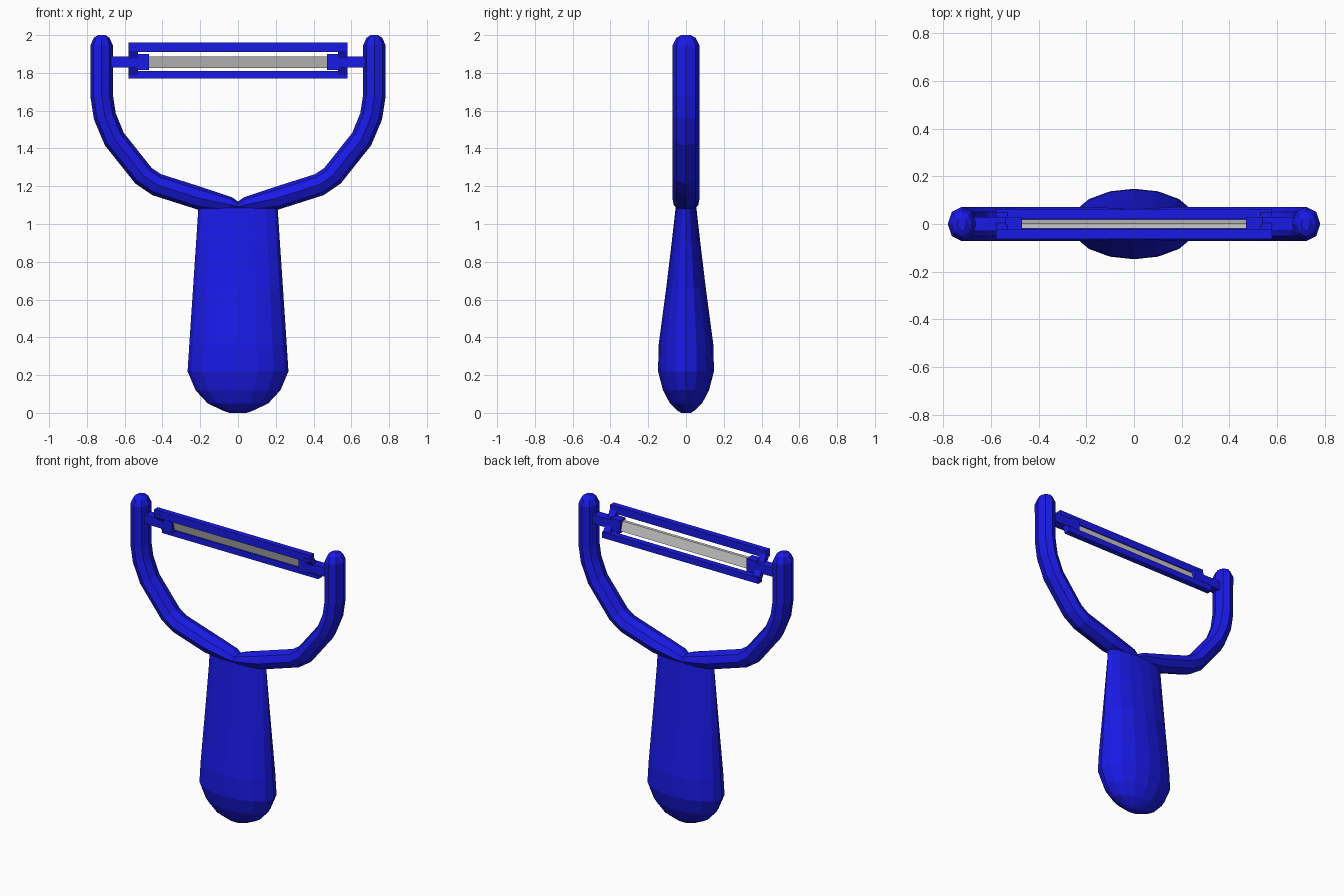
import bpy, bmesh, math
from mathutils import Vector

if "Cube" in bpy.data.objects:
    bpy.data.objects.remove(bpy.data.objects["Cube"])

blue = bpy.data.materials.new("blue_plastic")
blue.diffuse_color = (0.01, 0.01, 0.8, 1)
blue.use_nodes = True
blue.node_tree.nodes["Principled BSDF"].inputs["Base Color"].default_value = blue.diffuse_color


def finish(name, bm, mat=None, mirror=False):
    bmesh.ops.recalc_face_normals(bm, faces=bm.faces)
    me = bpy.data.meshes.new(name)
    bm.to_mesh(me)
    bm.free()
    ob = bpy.data.objects.new(name, me)
    bpy.context.collection.objects.link(ob)
    if mat:
        me.materials.append(mat)
    if mirror:
        m = ob.modifiers.new("mirror", 'MIRROR')
        m.use_axis[0] = True
        m.use_mirror_merge = False
    return ob


def loft(name, rings, sides, mirror=False):
    """rings: (centre, in-plane axis, in-plane radius, y radius)"""
    bm = bmesh.new()
    loops = []
    for c, n, r, d in rings:
        loop = []
        for i in range(sides):
            a = 2 * math.pi * i / sides
            loop.append(bm.verts.new(c + n * r * math.cos(a) + Vector((0, d * math.sin(a), 0))))
        loops.append(loop)
    for p, q in zip(loops, loops[1:]):
        for i in range(sides):
            j = (i + 1) % sides
            bm.faces.new((p[i], p[j], q[j], q[i]))
    bm.faces.new(loops[0])
    bm.faces.new(loops[-1])
    return finish(name, bm, blue, mirror)


def box(name, x, y, z, mat=blue, shear=0.0, mirror=False):
    """x, y, z are (min, max); shear shifts y with height about z = 1.86"""
    bm = bmesh.new()
    bmesh.ops.create_cube(bm, size=1)
    for v in bm.verts:
        for k, (lo, hi) in enumerate((x, y, z)):
            v.co[k] = lo + (hi - lo) * (v.co[k] + 0.5)
        v.co.y += shear * (v.co.z - 1.86)
    return finish(name, bm, mat, mirror)


# Handle: flattened grip, fat at the rounded bottom
grip = [(0.0, 0.045, 0.025), (0.012, 0.08, 0.045), (0.05, 0.16, 0.085), (0.12, 0.225, 0.122),
        (0.22, 0.267, 0.148), (0.36, 0.258, 0.145), (0.66, 0.238, 0.105),
        (0.9, 0.222, 0.076), (1.085, 0.21, 0.055)]
loft("handle", [(Vector((0, 0, z)), Vector((1, 0, 0)), rx, ry) for z, rx, ry in grip], 16)

# Fork arms: octagonal tube swept from the handle to a rounded tip (x, z, radius, depth)
path = [(0.0, 1.09, 0.025, 0.05), (0.04, 1.102, 0.04, 0.065), (0.2, 1.135, 0.06, 0.072),
        (0.43, 1.208, 0.06, 0.072), (0.5, 1.255, 0.06, 0.072), (0.655, 1.45, 0.06, 0.072),
        (0.705, 1.57, 0.06, 0.072), (0.722, 1.68, 0.06, 0.072), (0.722, 1.945, 0.06, 0.072),
        (0.722, 1.985, 0.042, 0.052), (0.722, 2.0, 0.02, 0.025)]
rings = []
for i, (x, z, r, d) in enumerate(path):
    a, b = path[max(i - 1, 0)], path[min(i + 1, len(path) - 1)]
    t = Vector((b[0] - a[0], 0, b[1] - a[1])).normalized()
    rings.append((Vector((x, 0, z)), Vector((t.z, 0, -t.x)), r, d))
loft("fork_arms", rings, 8, mirror=True)

# Swivel frame: upper bar leans forward, lower bar backward
box("frame_upper_bar", (-0.58, 0.58), (-0.062, -0.022), (1.91, 1.96))
box("frame_lower_bar", (-0.58, 0.58), (0.022, 0.062), (1.77, 1.81))
box("frame_ends", (0.53, 0.58), (-0.02, 0.02), (1.79, 1.935), shear=-0.58, mirror=True)

# Blade with its end blocks and pivot pins
box("blade", (-0.5, 0.5), (-0.01, 0.01), (1.827, 1.888), mat=None, shear=-0.3)
box("blade_blocks", (0.47, 0.54), (-0.03, 0.03), (1.815, 1.9), mirror=True)
box("pivot_pins", (0.5, 0.69), (-0.03, 0.03), (1.828, 1.888), mirror=True)
